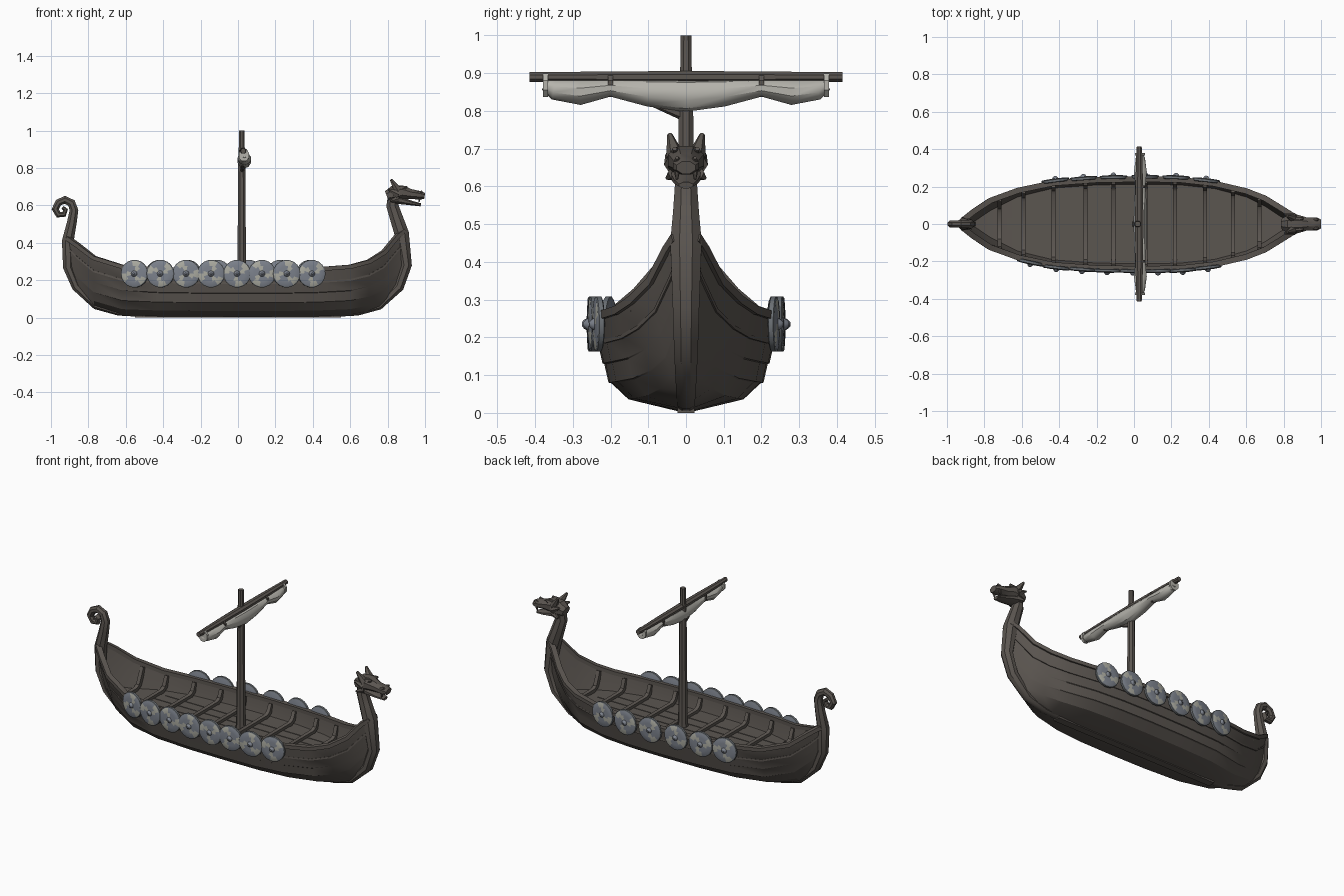
import bpy, bmesh, math
from mathutils import Vector, Matrix

if "Cube" in bpy.data.objects:
    bpy.data.objects.remove(bpy.data.objects["Cube"])


def mat(name, r, g, b):
    m = bpy.data.materials.new(name)
    m.diffuse_color = (r, g, b, 1)
    m.use_nodes = True
    m.node_tree.nodes["Principled BSDF"].inputs["Base Color"].default_value = m.diffuse_color
    return m


WOOD = mat("dark wood", 0.105, 0.092, 0.081)
CLOTH = mat("sail cloth", 0.46, 0.45, 0.41)
BLUE = mat("shield blue grey", 0.2, 0.22, 0.26)
PALE = mat("shield pale", 0.40, 0.40, 0.35)
IRON = mat("iron grey", 0.15, 0.165, 0.18)


def finish(name, bm, mats, angle=35):
    bmesh.ops.recalc_face_normals(bm, faces=bm.faces)
    me = bpy.data.meshes.new(name)
    bm.to_mesh(me)
    bm.free()
    for m in mats:
        me.materials.append(m)
    ob = bpy.data.objects.new(name, me)
    bpy.context.collection.objects.link(ob)
    bpy.ops.object.select_all(action='DESELECT')
    ob.select_set(True)
    bpy.context.view_layer.objects.active = ob
    bpy.ops.object.shade_smooth_by_angle(angle=math.radians(angle))
    return ob


def loft(bm, rings):
    vs = [[bm.verts.new(p) for p in r] for r in rings]
    n = len(vs[0])
    for a, b in zip(vs, vs[1:]):
        for i in range(n):
            j = (i + 1) % n
            bm.faces.new((a[i], a[j], b[j], b[i]))
    bm.faces.new(vs[0])
    bm.faces.new(vs[-1][::-1])


def sweep(name, path, radii, ref, material, n=8):
    """Tube along path; radii are (across, along ref) for each point."""
    ref, pts, rings = Vector(ref), [Vector(p) for p in path], []
    k = math.sqrt(2) if n == 4 else 1
    for i, p in enumerate(pts):
        t = (pts[min(i + 1, len(pts) - 1)] - pts[max(i - 1, 0)]).normalized()
        side = t.cross(ref).normalized()
        up = side.cross(t).normalized()
        ra, rb = radii[i] if isinstance(radii, list) else radii
        rings.append([p + side * ra * k * math.cos(a) + up * rb * k * math.sin(a)
                      for a in [(j + 0.5) * 2 * math.pi / n for j in range(n)]])
    bm = bmesh.new()
    loft(bm, rings)
    return finish(name, bm, [material])


# Hull stations: x, keel height, gunwale height, half width
ST = [(-.91, .24, .42, .03), (-.86, .14, .385, .07), (-.77, .055, .315, .13),
      (-.62, .012, .268, .185), (-.43, .006, .255, .225), (-.2, .004, .25, .242),
      (.05, .004, .25, .246), (.25, .004, .25, .242), (.43, .006, .255, .222),
      (.6, .012, .268, .182), (.7, .03, .295, .143), (.78, .06, .345, .094),
      (.85, .14, .43, .05), (.89, .22, .46, .03)]
SEC = [(.08, 0), (.62, .13), (.8, .3), (.835, .31), (.88, .51), (.9, .52),
       (.95, .74), (.965, .75), (1, 1)]


def station(x):
    for a, b in zip(ST, ST[1:]):
        if x <= b[0]:
            t = (x - a[0]) / (b[0] - a[0])
            return [u + (v - u) * t for u, v in zip(a, b)]
    return list(ST[-1])


def section(s):
    x, k, g, hw = s
    e = min(1, max(0, (abs(x) - .55) / .35))
    return [(hw * ((1 - e) * w + e * (.1 + .9 * h ** .8)), k + (g - k) * h) for w, h in SEC]


def inner(s, z):
    p = section(s)
    for (w0, z0), (w1, z1) in zip(p, p[1:]):
        if z <= z1:
            return max(.006, w0 + (w1 - w0) * max(0, z - z0) / (z1 - z0) - .018)
    return max(.006, p[-1][0] - .018)


def floor_z(s):
    return max(.172, s[1] + .05)


# Clinker hull, hollow above the deck
bm, rings = bmesh.new(), []
for s in ST:
    f = floor_z(s)
    half = section(s) + [(inner(s, s[2]), s[2])]
    half += [(inner(s, z), z) for z in ((f + s[2]) / 2, f)]
    rings.append([(s[0], w, z) for w, z in half] + [(s[0], -w, z) for w, z in half[::-1]])
loft(bm, rings)
finish("hull", bm, [WOOD], 25)

# Rails and upper wale on both sides
for sy, side in ((1, "back"), (-1, "front")):
    sweep("rail_" + side, [(s[0], sy * (s[3] - .006), s[2] + .004) for s in ST],
          (.015, .011), (0, 0, 1), WOOD, 4)
    sweep("wale_" + side, [(s[0], sy * section(s)[6][0], section(s)[6][1]) for s in ST],
          (.004, .005), (0, 0, 1), WOOD, 4)

# Inner frames and floor boards
for i, x in enumerate((-.72, -.59, -.43, -.26, -.11, .06, .22, .38, .53, .67)):
    s = station(x)
    f, g = floor_z(s), s[2]
    a, b = inner(s, g), inner(s, f)
    sweep("frame_%d" % i, [(x, -a, g - .01), (x, -b + .005, f + .025), (x, -b + .035, f + .008),
                           (x, b - .035, f + .008), (x, b - .005, f + .025), (x, a, g - .01)],
          (.012, .011), (1, 0, 0), WOOD, 4)
for i, y in enumerate((-.13, -.065, 0, .065, .13)):
    e = .68 - abs(y)
    sweep("floor_board_%d" % i, [(-e, y, .171), (e, y, .171)], (.03, .004), (0, 0, 1), WOOD, 4)

# Keel and the two stem posts: x, z, thickness, half width
BOW = [(.5, .014, .012, .024), (.64, .024, .014, .025), (.755, .06, .02, .028),
       (.86, .165, .03, .034), (.9, .28, .032, .038), (.875, .45, .042, .045),
       (.848, .53, .038, .037), (.825, .6, .035, .032), (.83, .655, .03, .032)]
STERN = [(-.5, .014, .012, .024), (-.64, .024, .014, .025), (-.76, .062, .02, .027),
         (-.865, .165, .026, .03), (-.908, .27, .03, .034), (-.91, .41, .034, .037),
         (-.888, .51, .028, .03), (-.877, .575, .025, .026), (-.89, .612, .024, .024),
         (-.925, .63, .023, .022), (-.96, .615, .021, .021), (-.977, .58, .021, .02),
         (-.96, .55, .019, .02), (-.93, .552, .016, .02), (-.922, .577, .014, .018),
         (-.938, .59, .01, .016)]
for name, p in (("bow_post", BOW), ("stern_curl", STERN)):
    sweep(name, [(a[0], 0, a[1]) for a in p], [(a[2], a[3]) for a in p], (0, 1, 0), WOOD)
sweep("keel", [(-.55, 0, .013), (.55, 0, .013)], (.022, .013), (0, 0, 1), WOOD, 4)

# Dragon head: skull, jaw, horns, cheek spikes, brows and fangs
sweep("head_skull", [(.795, 0, .65), (.83, 0, .662), (.88, 0, .67), (.925, 0, .66),
                     (.975, 0, .654), (.998, 0, .65)],
      [(.035, .03), (.05, .046), (.052, .04), (.037, .029), (.038, .024), (.027, .018)],
      (0, 0, 1), WOOD)
sweep("head_jaw", [(.82, 0, .635), (.88, 0, .624), (.93, 0, .612), (.978, 0, .603)],
      [(.042, .03), (.042, .02), (.033, .013), (.02, .009)], (0, 0, 1), WOOD)
for sy in (1, -1):
    n = "left" if sy > 0 else "right"
    for part, a, b, r, e in (("horn", (.855, .028, .68), (.818, .043, .738), .025, .007),
                             ("cheek_spike", (.855, .035, .66), (.805, .05, .685), .024, .005),
                             ("jaw_spike", (.855, .03, .635), (.815, .05, .622), .02, .005),
                             ("brow", (.86, .025, .685), (.905, .03, .7), .02, .006),
                             ("nostril", (.96, .02, .66), (.985, .024, .676), .015, .005),
                             ("fang", (.972, .024, .645), (.968, .024, .618), .009, .003)):
        sweep("%s_%s" % (part, n), [(a[0], sy * a[1], a[2]), (b[0], sy * b[1], b[2])],
              [(r, r), (e, e)], (0, 1, 0), WOOD, 6)

# Mast and the yard
MX = .02
sweep("mast", [(MX, 0, .15), (MX, 0, .2), (MX, 0, .5), (MX, 0, .89), (MX, 0, .92), (MX, 0, 1.0)],
      [(.034, .034), (.027, .027), (.023, .023), (.02, .02), (.016, .016), (.0155, .0155)],
      (0, 1, 0), WOOD)
sweep("yard", [(MX + .008, y, .89) for y in (-.415, -.37, -.2, 0, .2, .37, .415)],
      [(.014, .014), (.018, .014), (.022, .016), (.024, .017), (.022, .016), (.018, .014),
       (.014, .014)], (0, 0, 1), WOOD)

# Furled sail, sagging between its lashings: y, underside height, half depth
SAIL = [(-.375, .855, .016), (-.35, .83, .026), (-.28, .816, .036), (-.2, .838, .028),
        (-.1, .812, .036), (0, .798, .038), (.1, .812, .036), (.2, .838, .028),
        (.28, .816, .036), (.35, .83, .026), (.375, .855, .016)]
sweep("furled_sail", [(MX + .014, y, (.884 + z) / 2) for y, z, r in SAIL],
      [(r, (.884 - z) / 2) for y, z, r in SAIL], (0, 0, 1), CLOTH, 10)
for i, (y, z) in enumerate(((-.372, .868), (-.2, .868), (.2, .868), (.372, .868))):
    sweep("lashing_%d" % i, [(MX + .012, y - .007, z), (MX + .012, y + .007, z)],
          (.03, .034), (0, 0, 1), CLOTH if i in (0, 3) else WOOD, 8)
sweep("halyard_brace", [(MX, 0, .785), (MX + .01, -.09, .82)],
      [(.012, .014), (.008, .008)], (0, 0, 1), WOOD, 6)


# Round shields: thin rim, painted sectors with a broken inner ring, small boss
def shield(name, x, sy, turn):
    n = 18
    bm = bmesh.new()
    prof = [(.068, -.009), (.074, -.006), (.074, .006), (.069, .009), (.042, .011),
            (.016, .012), (.012, .019), (.005, .025)]
    vs = [[bm.verts.new((r * math.cos(2 * math.pi * i / n), r * math.sin(2 * math.pi * i / n), h))
           for i in range(n)] for r, h in prof]
    for k in range(len(prof) - 1):
        for i in range(n):
            j = (i + 1) % n
            f = bm.faces.new((vs[k][i], vs[k][j], vs[k + 1][j], vs[k + 1][i]))
            if k in (3, 4):
                f.material_index = 1 if (i + turn + k) % 6 < 2 else 0
            else:
                f.material_index = 2 if k < 3 else 0
    bm.faces.new(vs[-1])
    bm.faces.new(vs[0][::-1])
    s, d = station(x), .04
    slope = (station(x + d)[3] - station(x - d)[3]) / (2 * d)
    nrm = Vector((-slope, sy, 0)).normalized()
    up = Vector((0, 0, 1))
    rot = Matrix((up.cross(nrm), up, nrm)).transposed().to_4x4()
    bm.transform(Matrix.Translation((x, sy * (s[3] + .006), .235)) @ rot)
    finish(name, bm, [BLUE, PALE, IRON], 30)


for i, x in enumerate((-.553, -.415, -.277, -.144, -.005, .128, .26, .394)):
    shield("front_shield_%d" % i, x, -1, i * 2)
for i, x in enumerate((-.42, -.27, -.11, .06, .225, .385)):
    shield("back_shield_%d" % i, x, 1, i * 2 + 1)
